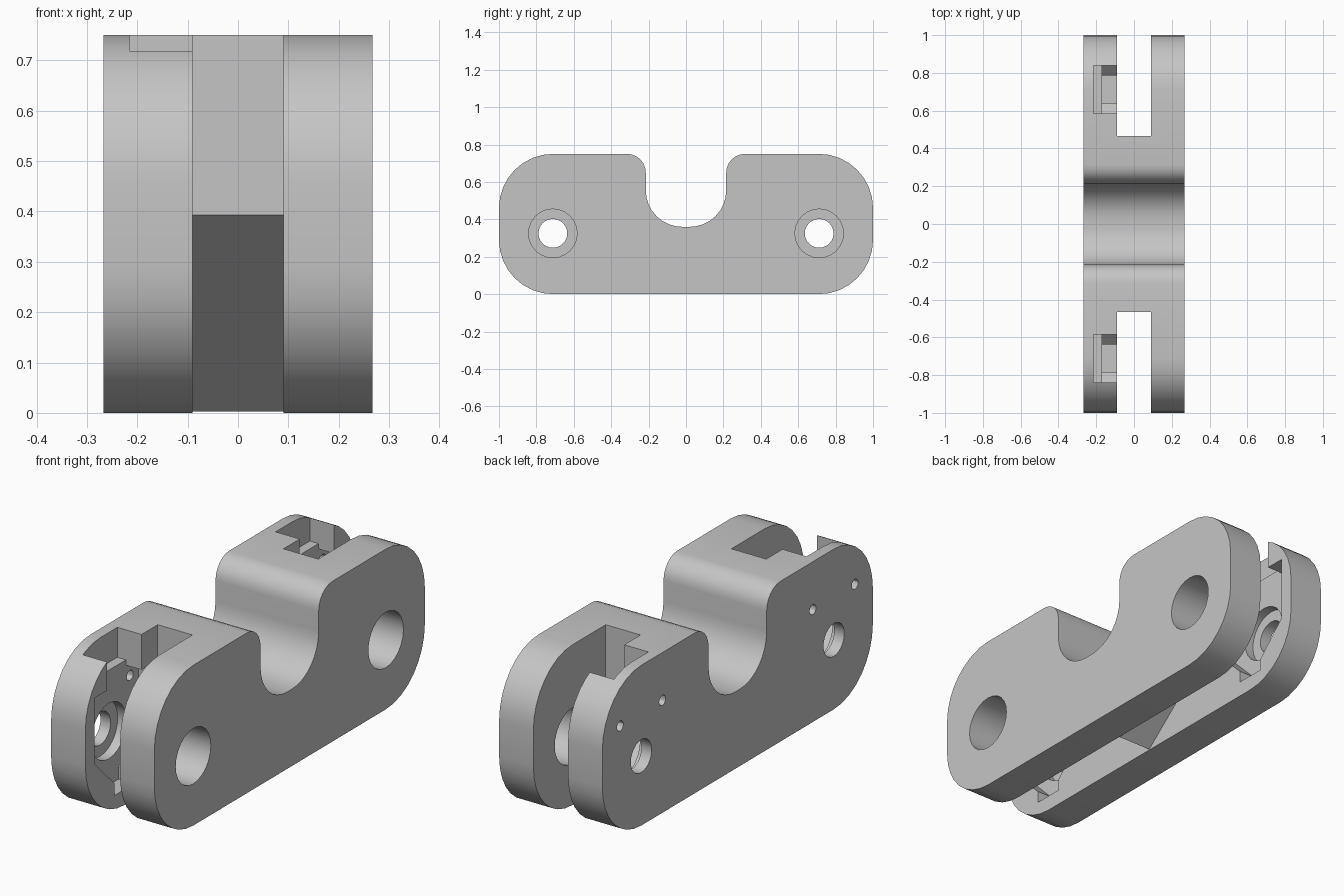
import bpy
import bmesh
from math import sin, cos, pi, radians

default = bpy.data.objects.get("Cube")
if default:
    bpy.data.objects.remove(default, do_unlink=True)

HALF_W, HEIGHT = 0.267, 0.75     # block half width and height
SLOT = 0.09                      # half width of the end slots
PIN_Y, PIN_Z = 0.712, 0.325      # pin hole centre
FLOOR, DEEP = -0.17, -0.215      # pocket floor and deeper floor

grey = bpy.data.materials.new("light_grey")
grey.use_nodes = True
colour = (0.56, 0.56, 0.56, 1)
grey.diffuse_color = colour
grey.node_tree.nodes["Principled BSDF"].inputs["Base Color"].default_value = colour


def arc(cy, cz, r, start, end, steps=8):
    """Points of an arc in the side plane, angles in degrees."""
    angles = [radians(start + (end - start) * i / steps) for i in range(steps + 1)]
    return [(cy + r * cos(a), cz + r * sin(a)) for a in angles]


def prism(name, outline, x0, x1):
    """Extrude a side outline (y, z) from x0 to x1."""
    bm = bmesh.new()
    face = bm.faces.new([bm.verts.new((x0, y, z)) for y, z in outline])
    extruded = bmesh.ops.extrude_face_region(bm, geom=[face])["geom"]
    moved = [v for v in extruded if isinstance(v, bmesh.types.BMVert)]
    bmesh.ops.translate(bm, verts=moved, vec=(x1 - x0, 0, 0))
    bmesh.ops.recalc_face_normals(bm, faces=bm.faces)
    mesh = bpy.data.meshes.new(name)
    bm.to_mesh(mesh)
    bm.free()
    mesh.materials.append(grey)
    obj = bpy.data.objects.new(name, mesh)
    bpy.context.collection.objects.link(obj)
    return obj


def cut(body, outline, x0, x1):
    """Subtract a prism from the body."""
    cutter = prism("cutter", outline, x0, x1)
    cutter.hide_render = True
    mod = body.modifiers.new("cut", "BOOLEAN")
    mod.operation, mod.solver, mod.object = "DIFFERENCE", "EXACT", cutter
    bpy.context.view_layer.objects.active = body
    bpy.ops.object.modifier_apply(modifier=mod.name)
    bpy.data.objects.remove(cutter, do_unlink=True)


def circle(y, z, r, steps=24):
    return arc(y, z, r, 0, 360, steps)[:-1]


def box(y0, y1, z0, z1):
    return [(y0, z0), (y1, z0), (y1, z1), (y0, z1)]


# Rounded block with a U-shaped saddle in the top
R, LIP, U = 0.29, 0.1, 0.215
half = (arc(1 - R, R, R, -90, 0)
        + arc(1 - R, HEIGHT - R, R, 0, 90)
        + arc(U + LIP, HEIGHT - LIP, LIP, 90, 180, 6)
        + arc(0.02, 0.555, U - 0.02, 0, -90))
outline = half + [(-y, z) for y, z in reversed(half)]
body = prism("double_clevis_link", outline, -HALF_W, HALF_W)

# Slots at both ends, sloping down to a thin ridge in the middle
slot = [(2, -1), (2, 2), (0.465, 2), (0.465, 0.393), (0, 0.003)]
cut(body, slot + [(-y, z) for y, z in reversed(slot[:-1])], -SLOT, SLOT)

# Pocket outline: square shoulders, chamfered base, small tab below
side = [(0.073, 0.073), (0.073, 0.13), (0.22, 0.277), (0.22, 0.585)]
pocket = side + [(-y, z) for y, z in reversed(side)]

for cy in (-PIN_Y, PIN_Y):
    # Wide hole through the left plate
    cut(body, circle(cy, PIN_Z, 0.13), 0, 1)
    # Pocket inside the right plate, with its channel open to the top
    cut(body, [(cy + y, z) for y, z in pocket], FLOOR, 0)
    cut(body, box(cy - 0.127, cy + 0.127, 0.56, 1), FLOOR, 0)
    cut(body, box(cy - 0.127, cy + 0.127, 0.61, 1), DEEP, 0)
    # Stepped pin hole
    cut(body, circle(cy, PIN_Z, 0.13), DEEP, 0)
    cut(body, circle(cy, PIN_Z, 0.077), -1, 0)
    # Pair of screw holes
    for dy in (-0.156, 0.156):
        cut(body, circle(cy + dy, 0.526, 0.024, 12), -1, 0)

bpy.ops.object.select_all(action="DESELECT")
body.select_set(True)
bpy.context.view_layer.objects.active = body
bpy.ops.object.shade_smooth_by_angle(angle=radians(30))
